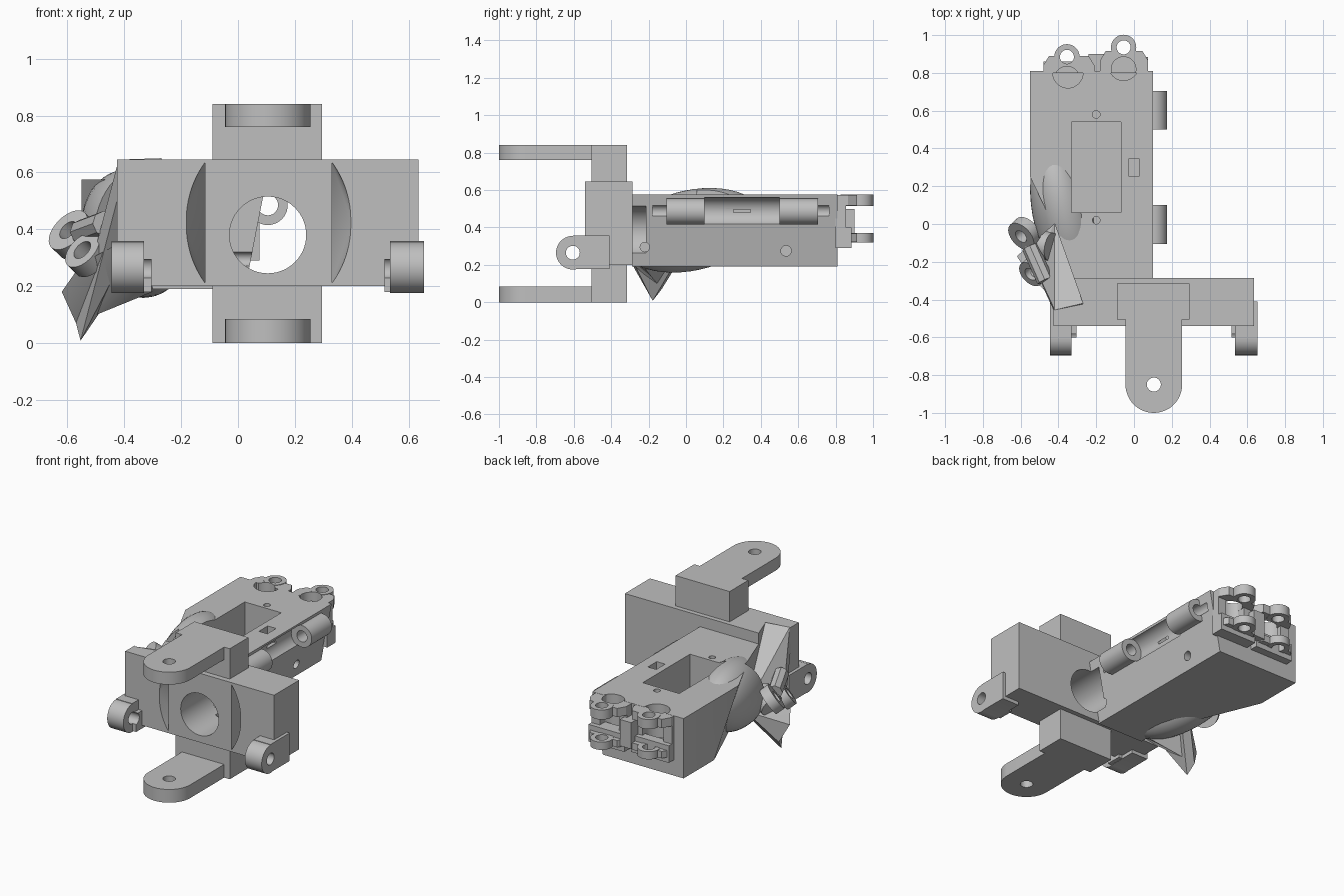
import bpy, bmesh, math
from mathutils import Vector, Matrix

if "Cube" in bpy.data.objects:
    bpy.data.objects.remove(bpy.data.objects["Cube"], do_unlink=True)

grey = bpy.data.materials.new("light_grey_plastic")
grey.use_nodes = True
colour = (0.52, 0.52, 0.52, 1)
grey.diffuse_color = colour
grey.node_tree.nodes["Principled BSDF"].inputs["Base Color"].default_value = colour


def finish(name, bm):
    bmesh.ops.recalc_face_normals(bm, faces=bm.faces)
    mesh = bpy.data.meshes.new(name)
    bm.to_mesh(mesh)
    bm.free()
    mesh.materials.append(grey)
    ob = bpy.data.objects.new(name, mesh)
    bpy.context.collection.objects.link(ob)
    return ob


def box(name, x0, x1, y0, y1, z0, z1):
    bm = bmesh.new()
    bmesh.ops.create_cube(bm, size=1)
    for v in bm.verts:
        v.co = ((x0, x1)[v.co.x > 0], (y0, y1)[v.co.y > 0], (z0, z1)[v.co.z > 0])
    return finish(name, bm)


def rod(name, a, b, r, n=40):
    a, b = Vector(a), Vector(b)
    d = b - a
    mat = Matrix.Translation((a + b) / 2) @ d.to_track_quat('Z', 'Y').to_matrix().to_4x4()
    bm = bmesh.new()
    bmesh.ops.create_cone(bm, cap_ends=True, segments=n, radius1=r, radius2=r,
                          depth=d.length, matrix=mat)
    return finish(name, bm)


def hull(name, pts):
    bm = bmesh.new()
    for p in pts:
        bm.verts.new(p)
    bmesh.ops.convex_hull(bm, input=bm.verts)
    bmesh.ops.dissolve_limit(bm, angle_limit=0.01, verts=bm.verts, edges=bm.edges)
    return finish(name, bm)


def loft(name, low, high, z0, z1):
    bm = bmesh.new()
    a = [bm.verts.new((x, y, z0)) for x, y in low]
    b = [bm.verts.new((x, y, z1)) for x, y in high]
    bm.faces.new(a)
    bm.faces.new(b)
    for i in range(len(a)):
        j = (i + 1) % len(a)
        bm.faces.new((a[i], a[j], b[j], b[i]))
    return finish(name, bm)


def combine(ob, others, op='DIFFERENCE'):
    bpy.context.view_layer.objects.active = ob
    for c in others:
        m = ob.modifiers.new("bool", 'BOOLEAN')
        m.operation, m.solver, m.object = op, 'EXACT', c
        bpy.ops.object.modifier_apply(modifier=m.name)
        bpy.data.objects.remove(c, do_unlink=True)
    return ob


def arc(cx, cy, r, a0, a1, n=24):
    return [(cx + r * math.cos(math.radians(a0 + (a1 - a0) * i / n)),
             cy + r * math.sin(math.radians(a0 + (a1 - a0) * i / n))) for i in range(n + 1)]


# Outer face of the slanted thumb plate, and the room it needs above
plate_face = [Vector(p) for p in ((-.42, 0, .29), (-.27, -.42, .65),
                                  (-.42, -.455, .645), (-.57, -.13, .07))]


def thumb_room():
    return hull("thumb_room", plate_face + [p + Vector((0, 0, .8)) for p in plate_face])


# Wrist block with crossing post, bore and two lens-shaped slots
wrist = box("wrist_block", -.425, .635, -.54, -.285, .2, .645)
combine(wrist, [box("wrist_post", -.09, .295, -.505, -.315, 0, .84)], 'UNION')
for cx, turn, chord in ((.04, 0, .33), (.175, 180, -.115)):
    rim = [(x, -.545, z) for x, z in arc(cx, .423, .36, turn - 36, turn + 36)]
    combine(wrist, [hull("slot", rim + [(chord, -.43, .215), (chord, -.43, .631)])])
combine(wrist, [rod("bore", (.105, -.7, .38), (.105, -.215, .38), .135, 56), thumb_room()])

# Rounded tongues above and below
for name, z0, z1 in (("lower_tongue", 0, .085), ("upper_tongue", .76, .84)):
    outline = [(.255, -.49), (-.045, -.49)] + arc(.105, -.85, .15, 180, 360)
    tongue = loft(name, outline, outline, z0, z1)
    combine(tongue, [rod("pin", (.105, -.85, z0 - .1), (.105, -.85, z1 + .1), .037)])

# Side lugs on the wrist
for name, x0, x1, w0, w1 in (("right_wrist_lug", -.445, -.33, -.43, -.305),
                             ("left_wrist_lug", .535, .655, .515, .655)):
    lug = rod(name, (x0, -.605, .265), (x1, -.605, .265), .09)
    combine(lug, [box("arm", x0, x1, -.605, -.41, .178, .358),
                  box("web", w0, w1, -.6, -.5, .18, .295)], 'UNION')
    combine(lug, [rod("pin", (x0 - .1, -.605, .265), (x1 + .1, -.605, .265), .037)])

# Palm with undercut sides
palm = loft("palm",
            [(-.55, .81), (-.55, .5), (-.3, -.1), (-.3, -.29), (.025, -.29), (.025, .81)],
            [(-.55, .81), (-.55, .25), (-.43, 0), (-.41, -.29), (.1, -.29), (.1, .81)],
            .19, .575)
combine(palm, [
    box("top_pocket", -.33, -.07, .06, .54, .25, .8),
    box("top_slot", -.03, .03, .255, .345, .48, .8),
    rod("pin_a", (-.2, .58, .5), (-.2, .58, .7), .02),
    rod("pin_b", (-.2, .02, .5), (-.2, .02, .7), .02),
    rod("bore", (.105, -.4, .38), (.105, -.215, .38), .135, 56),
    rod("groove", (.105, .1, .485), (.105, .5, .485), .076),
    rod("hinge_bore", (.105, -.18, .485), (.105, .765, .485), .036),
    rod("side_screw", (-.05, .535, .275), (.3, .535, .275), .028),
    rod("small_screw", (-.05, -.22, .295), (.3, -.22, .295), .025),
    rod("finger_hole_a", (-.35, .8, .36), (-.35, .8, .7), .08),
    rod("finger_hole_b", (-.055, .84, .36), (-.055, .84, .7), .08),
    thumb_room()])

# Hinge tubes along the side
for name, y0, y1 in (("front_hinge_tube", -.105, .1), ("back_hinge_tube", .5, .705)):
    tube = rod(name, (.105, y0, .485), (.105, y1, .485), .07)
    combine(tube, [rod("pin", (.105, y0 - .1, .485), (.105, y1 + .1, .485), .036)])

# Knuckles: web, two plates and ring lugs for each finger
for side, cx, cy, x0, x1, edge in (("right", -.355, .885, -.48, -.21, .89),
                                   ("left", -.055, .935, -.18, .075, .915)):
    box(side + "_knuckle_web", x0, x1, .8, edge - .03, .29, .40)
    for level, z0, z1 in (("lower", .32, .37), ("upper", .515, .577)):
        ring = rod(f"{side}_{level}_knuckle_ring", (cx, cy, z0), (cx, cy, z1), .067)
        plate = loft("plate", *[[(x0, .8), (x1, .8), (x1, edge - .05), (x1 - .03, edge),
                                 (x0 + .03, edge), (x0, edge - .05)]] * 2, z0 + .003, z1 - .003)
        combine(ring, [plate], 'UNION')
        combine(ring, [rod("pin", (cx, cy, 0), (cx, cy, 1), .037),
                       rod("well", (cx, cy - .115, 0), (cx, cy - .115, 1), .065)])
    for k, x in enumerate((x0, x1 - .06)):
        box(f"{side}_knuckle_cheek_{k + 1}", x, x + .06, .8, edge - .06, .33, .56)
box("knuckle_bridge", -.24, -.16, .8, .9, .33, .5)

# Rounded thumb base, swelling out of the palm
bm = bmesh.new()
turn = Matrix.Rotation(math.radians(14), 4, 'Z') @ Matrix.Rotation(math.radians(12), 4, 'X')
bmesh.ops.create_uvsphere(bm, u_segments=40, v_segments=24, radius=1,
                          matrix=Matrix.Translation((-.36, .03, .385)) @ turn
                          @ Matrix.Diagonal((.17, .4, .215, 1)))
base = finish("thumb_base", bm)
combine(base, [box("top_pocket", -.33, -.07, .06, .54, .25, .8), thumb_room()])

# Slanted thumb plate and the block beneath it
back = Vector((.016, -.048, -.062))
hull("thumb_plate", plate_face + [p + back for p in plate_face])
hull("thumb_block", [(-.42, 0, .28), (-.57, -.13, .07), (-.62, -.17, .18), (-.55, -.28, .28),
                     (-.3, -.22, .18), (-.3, -.4, .3), (-.42, -.4, .35)])

# Thumb hinge rings on a shared axis direction
axis = Vector((-.6, -.55, .58)).normalized()
for name, centre, r in (("upper_thumb_ring", (-.58, -.05, .38), .085),
                        ("lower_thumb_ring", (-.53, -.25, .31), .075)):
    c = Vector(centre)
    ring = rod(name, c - axis * .03, c + axis * .03, r)
    combine(ring, [rod("pin", c - axis * .2, c + axis * .2, .037)])
rod("thumb_strut", (-.55, -.12, .39), (-.47, -.3, .42), .045, 8)
rod("thumb_knuckle", (-.54, -.1, .31), (-.44, -.12, .36), .075)

# Smooth the round surfaces, keep edges sharp
for ob in bpy.context.scene.objects:
    ob.select_set(ob.type == 'MESH')
bpy.context.view_layer.objects.active = palm
bpy.ops.object.shade_smooth_by_angle(angle=math.radians(30))
